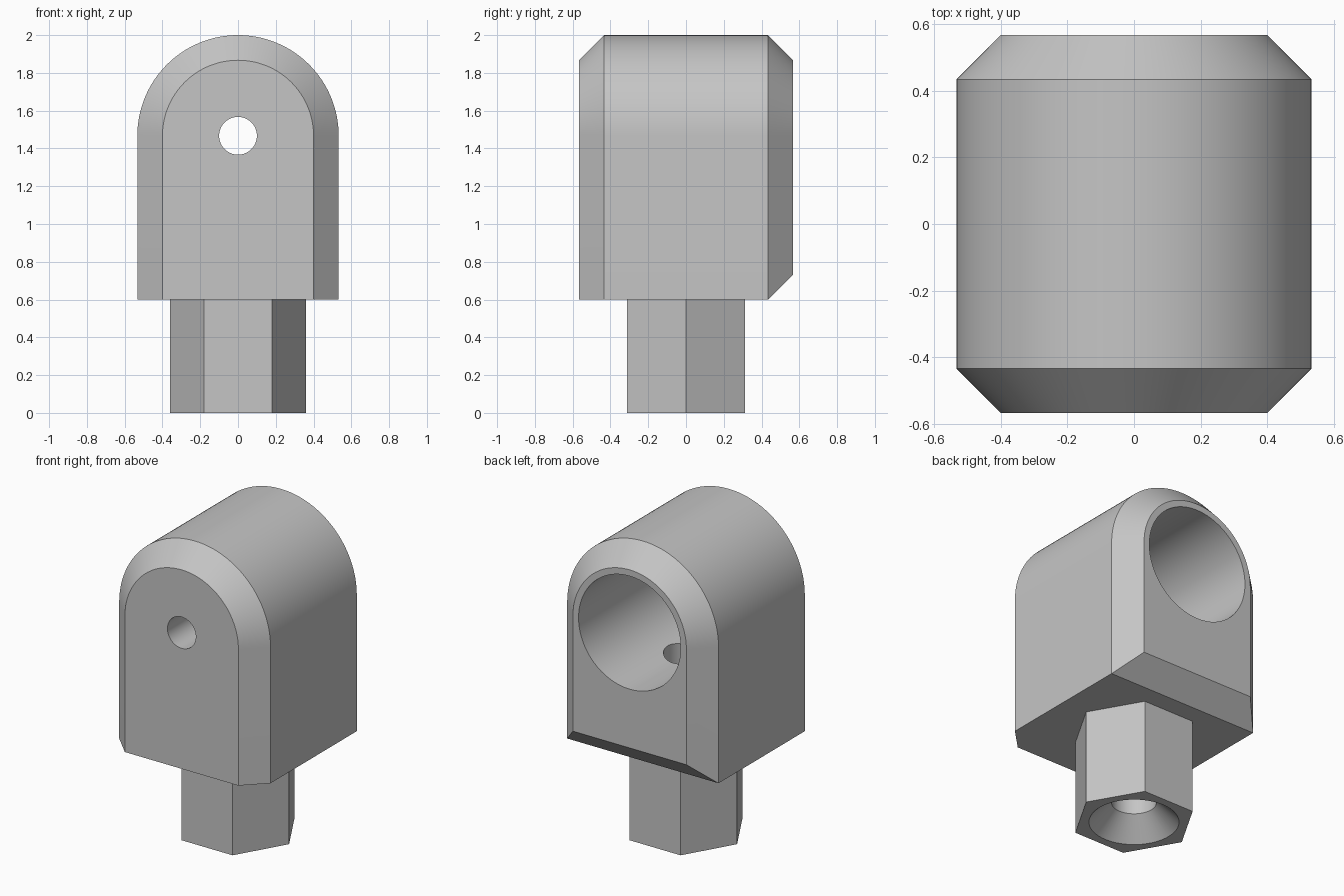
import bpy
import bmesh
import math

cube = bpy.data.objects.get("Cube")
if cube:
    bpy.data.objects.remove(cube, do_unlink=True)

ARCH_Z = 1.467      # height of the arch and bore axis
HALF_Y = 0.567
CHAMFER = 0.133
SHOULDER = 0.6      # underside of the body

grey = bpy.data.materials.new("plain grey")
grey.use_nodes = True
colour = (0.56, 0.56, 0.56, 1)
grey.diffuse_color = colour
grey.node_tree.nodes["Principled BSDF"].inputs["Base Color"].default_value = colour


def loft(name, rings):
    """Closed solid skinned through rings that share a point count."""
    bm = bmesh.new()
    loops = [[bm.verts.new(p) for p in ring] for ring in rings]
    count = len(loops[0])
    for a, b in zip(loops, loops[1:]):
        for i in range(count):
            j = (i + 1) % count
            bm.faces.new((a[i], a[j], b[j], b[i]))
    bm.faces.new(loops[0])
    bm.faces.new(loops[-1])
    bmesh.ops.recalc_face_normals(bm, faces=bm.faces)
    mesh = bpy.data.meshes.new(name)
    bm.to_mesh(mesh)
    bm.free()
    mesh.materials.append(grey)
    obj = bpy.data.objects.new(name, mesh)
    bpy.context.collection.objects.link(obj)
    return obj


def arch(y, radius, bottom, steps=64):
    curve = [math.pi * i / steps for i in range(steps + 1)]
    points = [(radius * math.cos(t), y, ARCH_Z + radius * math.sin(t)) for t in curve]
    return points + [(-radius, y, bottom), (radius, y, bottom)]


def turn(radius, sides):
    for i in range(sides):
        t = 2 * math.pi * i / sides
        yield radius * math.cos(t), radius * math.sin(t)


def upright(z, radius, sides=64):
    return [(x, y, z) for x, y in turn(radius, sides)]


def crosswise(y, radius, sides=64):
    return [(x, y, ARCH_Z + z) for x, z in turn(radius, sides)]


def combine(target, other, operation):
    mod = target.modifiers.new(other.name, "BOOLEAN")
    mod.operation = operation
    mod.solver = "EXACT"
    mod.object = other
    bpy.ops.object.select_all(action="DESELECT")
    bpy.context.view_layer.objects.active = target
    target.select_set(True)
    bpy.ops.object.modifier_apply(modifier=mod.name)
    bpy.data.objects.remove(other, do_unlink=True)


# Arched body: the back is also bevelled along its bottom edge
wide = 0.533
narrow = wide - CHAMFER
inner_y = HALF_Y - CHAMFER
body = loft("arched_socket_body", [
    arch(-HALF_Y, narrow, SHOULDER),
    arch(-inner_y, wide, SHOULDER),
    arch(inner_y, wide, SHOULDER),
    arch(HALF_Y, narrow, SHOULDER + CHAMFER),
])

# Hexagonal shank, sunk slightly into the body
shank = loft("hex_shank", [upright(0, 0.36, 6), upright(SHOULDER + 0.03, 0.36, 6)])
combine(body, shank, "UNION")

# Blind bore from the back, small hole through the front wall
bore = loft("bore_cutter", [crosswise(-0.3, 0.36), crosswise(0.7, 0.36)])
combine(body, bore, "DIFFERENCE")
pin = loft("pin_hole_cutter", [crosswise(-0.7, 0.1), crosswise(0.1, 0.1)])
combine(body, pin, "DIFFERENCE")

# Countersunk screw hole from below up into the bore
screw = loft("screw_hole_cutter", [
    upright(-0.05, 0.31), upright(0.13, 0.13), upright(1.3, 0.13)])
combine(body, screw, "DIFFERENCE")

bpy.ops.object.shade_smooth_by_angle(angle=math.radians(25))
